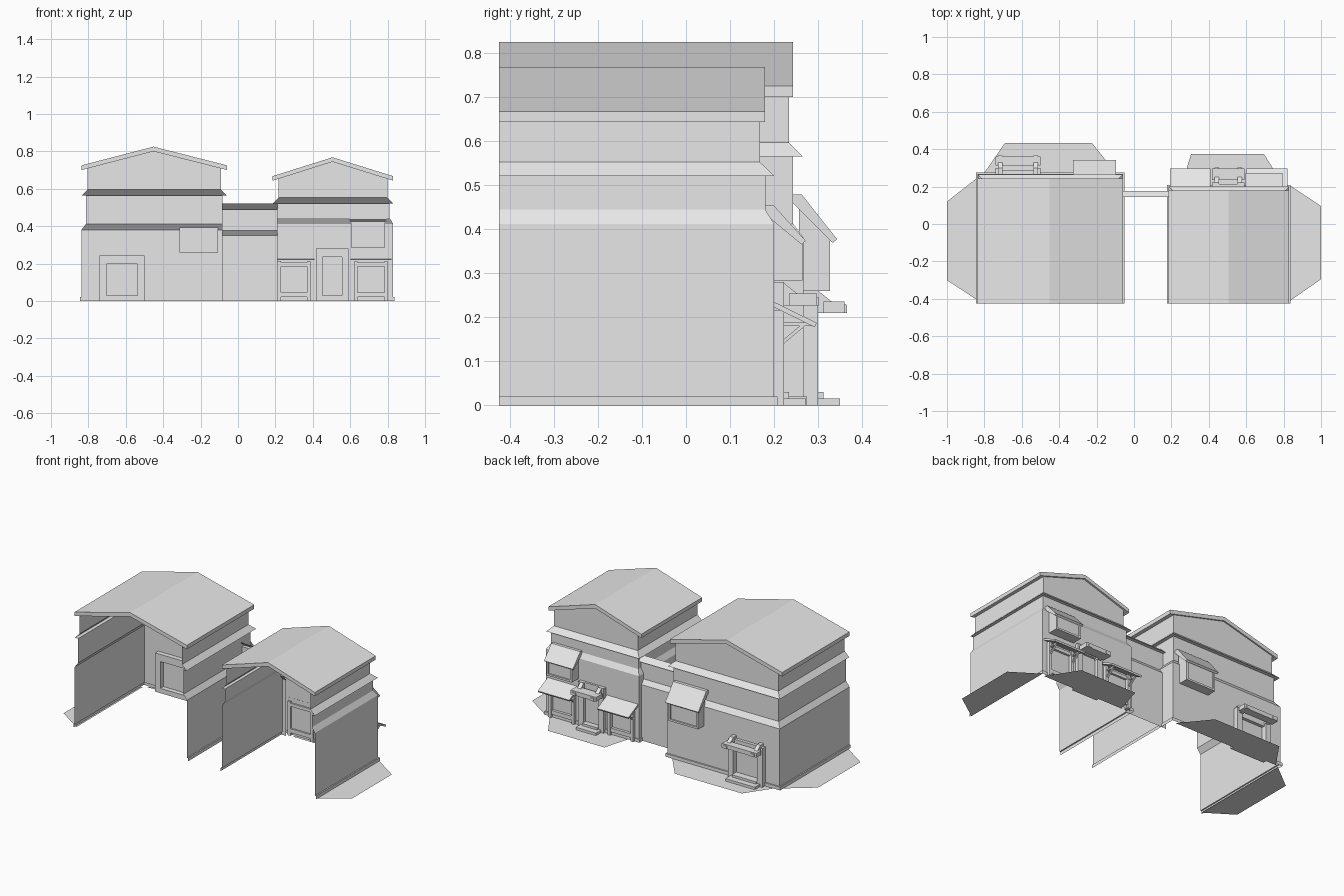
import bpy

if "Cube" in bpy.data.objects:
    bpy.data.objects.remove(bpy.data.objects["Cube"])

FRONT = -0.424
stone = bpy.data.materials.new("pale_grey_plaster")
stone.use_nodes = True
stone.diffuse_color = (0.8, 0.8, 0.8, 1)
stone.node_tree.nodes["Principled BSDF"].inputs["Base Color"].default_value = (0.8, 0.8, 0.8, 1)


def make(name, verts, faces):
    mesh = bpy.data.meshes.new(name)
    mesh.from_pydata(verts, [], faces)
    mesh.materials.append(stone)
    obj = bpy.data.objects.new(name, mesh)
    bpy.context.collection.objects.link(obj)
    return obj


def extrude(name, start, end):
    """Solid between two matching outlines."""
    n = len(start)
    sides = [(i, (i + 1) % n, n + (i + 1) % n, n + i) for i in range(n)]
    caps = [tuple(reversed(range(n))), tuple(range(n, 2 * n))]
    return make(name, start + end, sides + caps)


def prism(name, profile, x0, x1):
    """Side profile of (y, z) points, listed anticlockwise, run along x."""
    return extrude(name, [(x0, y, z) for y, z in profile], [(x1, y, z) for y, z in profile])


def box(name, x, y, z):
    return prism(name, [(y[0], z[0]), (y[1], z[0]), (y[1], z[1]), (y[0], z[1])], *x)


def sheet(name, points):
    return make(name, [(x, y, 0) for x, y in points], [tuple(range(len(points)))])


def strips(name, rows):
    """Open skin lofted through rows of points."""
    n = len(rows[0])
    faces = [(r * n + i, (r + 1) * n + i, (r + 1) * n + i + 1, r * n + i + 1)
             for r in range(len(rows) - 1) for i in range(n - 1)]
    return make(name, [p for row in rows for p in row], faces)


def building(name, x0, x1, back, levels, peak_x, eave, peak, overhang, thick):
    # walls on three sides, open at the front, with plinth and cornice steps
    rows = [[(x0 + d, FRONT, z), (x0 + d, back - d, z), (x1 - d, back - d, z), (x1 - d, FRONT, z)]
            for d, z in levels]
    strips(name + "_walls", rows)
    # gable above the cornice
    d, z = levels[-1]
    y = back - d
    make(name + "_gable", [(x0 + d, y, z), (x1 - d, y, z), (peak_x, y, peak - thick)], [(0, 2, 1)])
    # roof slab
    line = [(x0, eave - thick), (peak_x, peak - thick), (x1, eave - thick),
            (x1, eave), (peak_x, peak), (x0, eave)]
    extrude(name + "_roof", [(x, y + overhang, z) for x, z in line],
            [(x, FRONT, z) for x, z in line])


def wall_levels(step, cornice, top, inset, lip, upper):
    return [(-0.008, 0), (-0.008, 0.02), (0, 0.02), (0, step), (inset, step + 0.032),
            (inset, cornice), (lip, cornice), (upper, cornice + 0.031), (upper, top)]


building("large_house", -0.837, -0.058, 0.267, wall_levels(0.38, 0.565, 0.71, 0.024, 0.002, 0.033),
         -0.452, 0.725, 0.825, 0.009, 0.025)
building("small_house", 0.185, 0.83, 0.2, wall_levels(0.412, 0.521, 0.655, 0.02, 0, 0.032),
         0.505, 0.667, 0.768, 0.011, 0.024)

# link wall between the houses
link = [(0.176, 0), (0.176, 0.35), (0.155, 0.378), (0.155, 0.49), (0.176, 0.49), (0.144, 0.52)]
strips("link_wall", [[(-0.085, y, z), (0.21, y, z)] for y, z in link])

# paving around the houses
sheet("large_house_side_paving", [(-0.834, 0.25), (-1, 0.12), (-1, -0.3), (-0.834, -0.41)])
sheet("small_house_side_paving", [(0.835, -0.41), (1, -0.295), (1, 0.096), (0.835, 0.205)])
sheet("large_house_back_paving", [(-0.81, 0.26), (-0.225 - 0.465, 0.433), (-0.225, 0.433), (-0.085, 0.26)])
sheet("small_house_back_paving", [(0.25, 0.19), (0.305, 0.374), (0.695, 0.374), (0.81, 0.19)])


def doorway(name, x0, x1, wall, depth, height, post, canopy_z, canopy_y):
    face = wall + depth
    inner = wall - 0.03
    for side, a in (("left", x1 - post), ("right", x0)):
        box(f"{name}_{side}_post", (a, a + post), (inner, face), (0, height))
    box(name + "_lintel", (x0 + post, x1 - post), (inner, wall + depth * 0.6), (height - 0.045, height))
    box(name + "_lower_step", (x0 + post * 0.5, x1 - post * 0.5), (wall, face + 0.05), (0, 0.016))
    box(name + "_upper_step", (x0 + post, x1 - post), (inner, face + 0.012), (0, 0.03))
    # flat canopy carried on two beams
    z0, z1 = canopy_z
    box(name + "_canopy", (x0, x1), (face + 0.012, canopy_y), (z0, z1))
    for side, a in (("left", x1 - post - 0.002), ("right", x0 + post - 0.022)):
        prism(f"{name}_{side}_beam", [(wall, z0), (canopy_y + 0.005, z0), (canopy_y + 0.005, z0 + 0.018),
                                      (face + 0.03, z1), (face, z1 + 0.024), (wall, z1 + 0.024)], a, a + 0.024)


doorway("large_door", -0.74, -0.5, 0.267, 0.033, 0.243, 0.036, (0.21, 0.236), 0.36)
doorway("small_door", 0.416, 0.592, 0.2, 0.022, 0.28, 0.036, (0.227, 0.254), 0.297)


def bay(name, x0, x1, wall, depth, bottom, roof):
    (yt, zt), (ye, ze) = roof
    front = wall + depth
    mid = zt + (ze - zt) * (front - yt) / (ye - yt)
    prism(name + "_box", [(wall - 0.01, bottom), (front, bottom), (front, mid), (wall - 0.01, zt - 0.015)],
          x0 + 0.012, x1 - 0.012)
    prism(name + "_roof", [(yt, zt - 0.02), (ye - 0.01, ze - 0.008), (ye, ze), (yt + 0.02, zt), (yt, zt)], x0, x1)
    # thin frame around the front
    for a in (x0 + 0.012, x1 - 0.024):
        box(name + "_frame_side", (a, a + 0.012), (front, front + 0.008), (bottom, mid - 0.01))
    box(name + "_frame_sill", (x0 + 0.024, x1 - 0.024), (front, front + 0.008), (bottom, bottom + 0.012))


bay("large_house_bay", -0.325, -0.095, 0.267, 0.052, 0.26, ((0.243, 0.478), (0.343, 0.377)))
bay("small_house_bay", 0.595, 0.795, 0.2, 0.056, 0.283, ((0.178, 0.455), (0.272, 0.373)))


def stall(name, x0, x1):
    # sloping awning over a framed window with braces
    prism(name + "_awning", [(0.195, 0.225), (0.292, 0.177), (0.297, 0.187), (0.195, 0.237)], x0, x1)
    a, b = x0 + 0.02, x1 - 0.02
    for side, p in (("right", a), ("left", b - 0.018)):
        box(f"{name}_{side}_post", (p, p + 0.018), (0.19, 0.222), (0, 0.215))
        box(f"{name}_{side}_arm", (p, p + 0.012), (0.222, 0.285), (0.18, 0.188))
        prism(f"{name}_{side}_brace", [(0.222, 0.14), (0.27, 0.18), (0.258, 0.18), (0.222, 0.15)], p, p + 0.012)
    box(name + "_sill", (a + 0.018, b - 0.018), (0.19, 0.217), (0.02, 0.045))
    box(name + "_head", (a + 0.018, b - 0.018), (0.19, 0.213), (0.185, 0.205))


stall("right_stall", 0.192, 0.408)
stall("left_stall", 0.602, 0.82)
